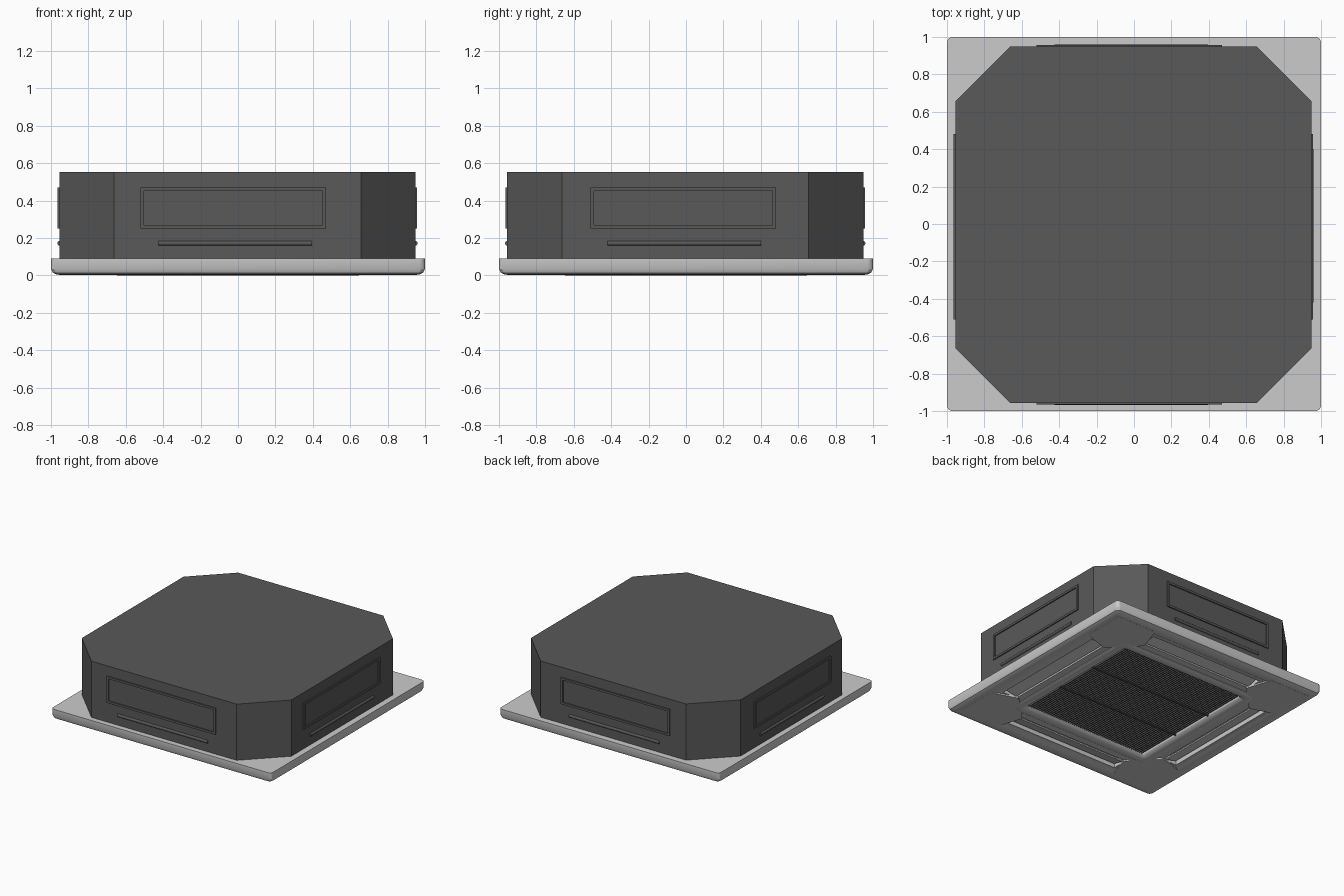
import bpy, bmesh, math
from mathutils import Matrix, Vector

if "Cube" in bpy.data.objects:
    bpy.data.objects.remove(bpy.data.objects["Cube"])

dark = bpy.data.materials.new("dark_metal")
dark.diffuse_color = (0.1, 0.1, 0.1, 1)
dark.use_nodes = True
dark.node_tree.nodes["Principled BSDF"].inputs["Base Color"].default_value = dark.diffuse_color


def finish(name, bm, smooth=True, mat=None):
    bmesh.ops.recalc_face_normals(bm, faces=bm.faces[:])
    me = bpy.data.meshes.new(name)
    bm.to_mesh(me)
    bm.free()
    ob = bpy.data.objects.new(name, me)
    bpy.context.collection.objects.link(ob)
    if mat:
        me.materials.append(mat)
    if smooth:
        bpy.ops.object.select_all(action='DESELECT')
        ob.select_set(True)
        bpy.context.view_layer.objects.active = ob
        bpy.ops.object.shade_smooth_by_angle(angle=math.radians(30))
    return ob


def add_box(bm, x0, x1, y0, y1, z0, z1, rot=None):
    c = Vector(((x0 + x1) / 2, (y0 + y1) / 2, (z0 + z1) / 2))
    m = Matrix.Translation(c)
    if rot:
        m = m @ rot
    m = m @ Matrix.Diagonal((x1 - x0, y1 - y0, z1 - z0, 1))
    bmesh.ops.create_cube(bm, size=1, matrix=m)


def add_prism(bm, pts, z0, z1):
    lo = [bm.verts.new((x, y, z0)) for x, y in pts]
    hi = [bm.verts.new((x, y, z1)) for x, y in pts]
    bm.faces.new(lo)
    bm.faces.new(hi)
    n = len(pts)
    for i in range(n):
        bm.faces.new((lo[i], lo[(i + 1) % n], hi[(i + 1) % n], hi[i]))


def square_loft(bm, profile, closed=False, seg=5):
    """Loft rounded squares; profile = (half width, z, corner radius)."""
    rings = []
    for h, z, r in profile:
        ring = []
        for k in range(4):
            for j in range(seg + 1):
                a = math.pi / 2 * (k + j / seg)
                sx, sy = ((1, 1), (-1, 1), (-1, -1), (1, -1))[k]
                ring.append(bm.verts.new((sx * (h - r) + r * math.cos(a),
                                          sy * (h - r) + r * math.sin(a), z)))
        rings.append(ring)
    pairs = list(zip(rings, rings[1:]))
    if closed:
        pairs.append((rings[-1], rings[0]))
    else:
        bm.faces.new(rings[0])
        bm.faces.new(rings[-1])
    n = len(rings[0])
    for a, b in pairs:
        for i in range(n):
            bm.faces.new((a[i], a[(i + 1) % n], b[(i + 1) % n], b[i]))


def turn(ob, k, centre=(0, 0, 0)):
    ob.rotation_euler.z = k * math.pi / 2
    ob.location = centre


# chamfered casing above the ceiling
CENTRE = (-0.003, -0.004, 0)
bm = bmesh.new()
a, b = 0.952, 0.66
add_prism(bm, [(a, b), (b, a), (-b, a), (-a, b), (-a, -b), (-b, -a), (b, -a), (a, -b)], 0.088, 0.552)
finish("casing", bm, False, dark).location = CENTRE

# raised knockout frame and rib on each casing side
for k, side in enumerate(("front", "right", "back", "left")):
    off = (-0.022 if k % 2 == 0 else -0.011) * (1 if k < 2 else -1)
    y = -0.952
    bm = bmesh.new()
    x0, x1, z0, z1, t = off - 0.495, off + 0.495, 0.252, 0.47, 0.018
    add_box(bm, x0, x1, y - 0.009, y + 0.01, z0, z0 + t)
    add_box(bm, x0, x1, y - 0.009, y + 0.01, z1 - t, z1)
    add_box(bm, x0, x0 + t, y - 0.009, y + 0.01, z0 + t, z1 - t)
    add_box(bm, x1 - t, x1, y - 0.009, y + 0.01, z0 + t, z1 - t)
    turn(finish(side + "_side_frame", bm, False, dark), k, CENTRE)
    bm = bmesh.new()
    m = Matrix.Translation((off / 2, y + 0.002, 0.172)) @ Matrix.Rotation(math.pi / 2, 4, 'Y')
    bmesh.ops.create_cone(bm, cap_ends=True, segments=16, radius1=0.013, radius2=0.013, depth=0.82, matrix=m)
    turn(finish(side + "_side_rib", bm, True, dark), k, CENTRE)

# ceiling panel: sunken field inside a rounded rim
bm = bmesh.new()
square_loft(bm, [(0.88, 0.012, 0.03), (0.9, 0.002, 0.03), (0.94, 0.002, 0.03), (0.97, 0.005, 0.03),
                 (0.99, 0.014, 0.03), (1.0, 0.035, 0.03), (1.0, 0.09, 0.03)])
panel = finish("ceiling_panel", bm)

# cutter for the air intake and the four outlet slots
bm = bmesh.new()
add_box(bm, -0.6, 0.6, -0.6, 0.6, -0.1, 0.082)
for s in (-1, 1):
    lo, hi = sorted((s * 0.72, s * 0.85))
    add_box(bm, -0.52, 0.52, lo, hi, -0.1, 0.07)
    add_box(bm, lo, hi, -0.52, 0.52, -0.1, 0.07)
cutter = finish("opening_cutter", bm, False)
cutter.hide_render = True
cutter.hide_viewport = True
mod = panel.modifiers.new("openings", 'BOOLEAN')
mod.object = cutter
mod.solver = 'EXACT'

# rounded frame around the intake
bm = bmesh.new()
square_loft(bm, [(0.665, 0.025, 0.05), (0.662, 0.008, 0.05), (0.645, 0.0, 0.05), (0.61, 0.0, 0.04),
                 (0.585, 0.006, 0.03), (0.57, 0.02, 0.02), (0.565, 0.04, 0.02), (0.6, 0.04, 0.03)], True)
finish("intake_frame", bm)

# fine intake slats with cross ribs
bm = bmesh.new()
n = 56
for i in range(n):
    x = -0.56 + 1.12 * (i + 0.5) / n
    add_box(bm, x - 0.004, x + 0.004, -0.57, 0.57, 0.022, 0.042)
finish("intake_slats", bm, False, dark)
bm = bmesh.new()
for y in (-0.19, 0.19):
    add_box(bm, -0.57, 0.57, y - 0.006, y + 0.006, 0.018, 0.044)
finish("intake_ribs", bm, False, dark)

# tilted outlet flaps and corner covers
for k, side in enumerate(("front", "right", "back", "left")):
    bm = bmesh.new()
    add_box(bm, -0.505, 0.505, -0.835, -0.735, 0.022, 0.032, Matrix.Rotation(math.radians(-14), 4, 'X'))
    turn(finish(side + "_outlet_flap", bm, False), k)
    bm = bmesh.new()
    add_prism(bm, [(0.93, 0.575), (0.89, 0.555), (0.72, 0.5), (0.69, 0.52), (0.52, 0.69), (0.5, 0.72),
                   (0.555, 0.89), (0.575, 0.93), (0.93, 0.93)], 0.001, 0.02)
    turn(finish("corner_cover_%d" % (k + 1), bm, False), k)
